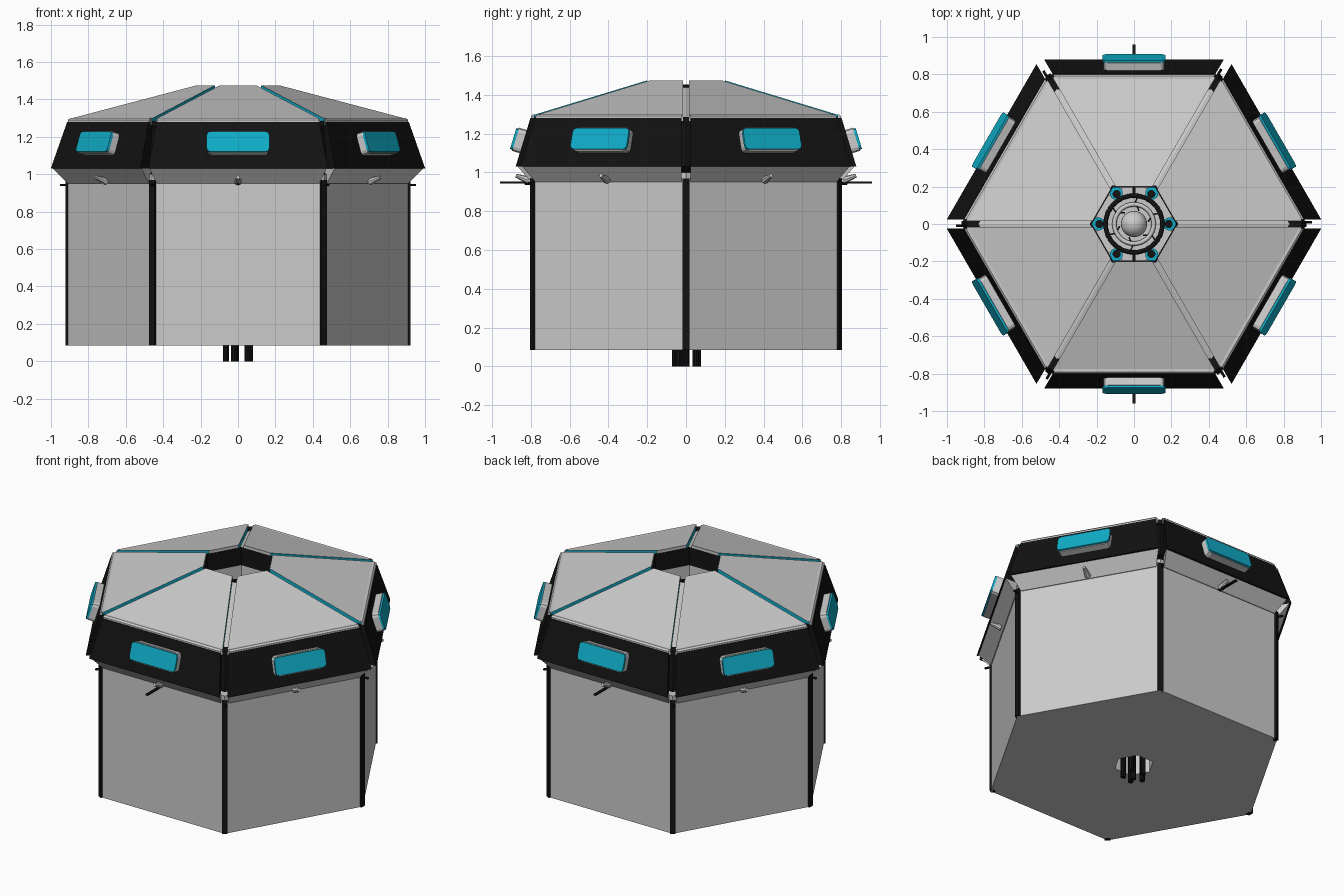
import bpy, bmesh
from math import pi, tan, cos, sin, atan2, radians
from mathutils import Matrix, Vector

if "Cube" in bpy.data.objects:
    bpy.data.objects.remove(bpy.data.objects["Cube"])


def material(name, rgb):
    m = bpy.data.materials.new(name)
    m.diffuse_color = (*rgb, 1)
    m.use_nodes = True
    m.node_tree.nodes["Principled BSDF"].inputs["Base Color"].default_value = m.diffuse_color
    return m


BLACK = material("black", (0.006, 0.006, 0.006))
TEAL = material("teal", (0.005, 0.42, 0.58))
GREY = material("grey", (0.8, 0.8, 0.8))


def turn(deg):
    return Matrix.Rotation(radians(deg), 4, 'Z')


def finish(name, bm, mats=(), smooth=False):
    bmesh.ops.recalc_face_normals(bm, faces=bm.faces)
    me = bpy.data.meshes.new(name)
    bm.to_mesh(me)
    bm.free()
    for m in mats:
        me.materials.append(m)
    if smooth:
        me.shade_smooth()
    ob = bpy.data.objects.new(name, me)
    bpy.context.collection.objects.link(ob)
    return ob


def hex_ring(name, profile, mats=()):
    """Closed (apothem, z) profile swept round the six corners."""
    bm = bmesh.new()
    rings = [[bm.verts.new((a / cos(pi / 6) * cos(k * pi / 3),
                            a / cos(pi / 6) * sin(k * pi / 3), z))
              for a, z in profile] for k in range(6)]
    n = len(profile)
    for k in range(6):
        r, s = rings[k], rings[(k + 1) % 6]
        for i in range(n):
            j = (i + 1) % n
            bm.faces.new((r[i], r[j], s[j], s[i]))
    return finish(name, bm, mats)


def side_panels(name, profile, gap, mats=(), end_index=0):
    """Six mitred panels with a gap at every corner."""
    for k in range(6):
        bm = bmesh.new()
        ends = []
        for s in (-1, 1):
            ends.append([bm.verts.new((s * (a * tan(pi / 6) - gap / cos(pi / 6)), -a, z))
                         for a, z in profile])
        for e in ends:
            bm.faces.new(e).material_index = end_index
        n = len(profile)
        for i in range(n):
            j = (i + 1) % n
            bm.faces.new((ends[0][i], ends[0][j], ends[1][j], ends[1][i]))
        bm.transform(turn(60 * k))
        finish(f"{name}_{k + 1}", bm, mats)


def box(name, size, mat4, mats=(), bevel=0):
    bm = bmesh.new()
    bmesh.ops.create_cube(bm, size=1, matrix=Matrix.Diagonal((*size, 1)))
    if bevel:
        # round only the four corners of the outline seen from the front
        edges = [e for e in bm.edges
                 if abs(e.verts[0].co.y - e.verts[1].co.y) > 1e-4]
        bmesh.ops.bevel(bm, geom=edges, offset=bevel, segments=2,
                        profile=0.5, affect='EDGES')
    bm.transform(mat4)
    return finish(name, bm, mats)


def cylinder(name, r1, r2, depth, mat4, mats=(), seg=16):
    bm = bmesh.new()
    bmesh.ops.create_cone(bm, cap_ends=True, segments=seg, radius1=r1,
                          radius2=r2, depth=depth, matrix=mat4)
    return finish(name, bm, mats)


def torus(name, major, minor, centre, mats=(), seg=32):
    bm = bmesh.new()
    rings = []
    for i in range(seg):
        a = 2 * pi * i / seg
        rings.append([bm.verts.new(Vector(centre) + Vector((
            (major + minor * cos(b)) * cos(a), (major + minor * cos(b)) * sin(a),
            minor * sin(b)))) for b in [pi / 4 * j for j in range(8)]])
    for i in range(seg):
        r, s = rings[i], rings[(i + 1) % seg]
        for j in range(8):
            bm.faces.new((r[j], r[(j + 1) % 8], s[(j + 1) % 8], s[j]))
    return finish(name, bm, mats, True)


T = Matrix.Translation

# Lower body with a hexagonal opening in its base
hex_ring("body", [(0.105, 0.085), (0.795, 0.085), (0.795, 1.0), (0.105, 1.0)])
# Recessed black core behind the band, roof underlay and well walls
hex_ring("band_core", [(0.6, 1.0), (0.80, 1.03), (0.765, 1.275), (0.6, 1.275)], [BLACK])
hex_ring("roof_underlay", [(0.2, 1.44), (0.77, 1.27), (0.72, 1.25), (0.2, 1.40)])
hex_ring("well_collar", [(0.195, 1.455), (0.205, 1.455), (0.205, 1.34), (0.195, 1.34)], [BLACK])
hex_ring("well_wall", [(0.2, 1.36), (0.215, 1.36), (0.215, 0.99), (0.2, 0.99)])

# Flare, black band, lip and roof panels
side_panels("flare", [(0.78, 0.95), (0.80, 0.95), (0.868, 1.03), (0.78, 1.03)], 0.024)
side_panels("band", [(0.78, 1.028), (0.879, 1.03), (0.803, 1.28), (0.74, 1.28)], 0.024, [BLACK])
side_panels("lip", [(0.80, 1.279), (0.80, 1.29), (0.79, 1.30), (0.775, 1.30), (0.765, 1.279)], 0.024)
side_panels("roof_panel", [(0.785, 1.297), (0.2, 1.475), (0.2, 1.44), (0.785, 1.262)],
            0.015, [GREY, TEAL], 1)

for k in range(6):
    # Windows: grey housing and teal pane, leaning with the band
    lean = turn(60 * k) @ T((0, -0.842, 1.16)) @ Matrix.Rotation(-atan2(0.076, 0.25), 4, 'X')
    box(f"window_housing_{k + 1}", (0.325, 0.06, 0.125), lean @ T((0, -0.01, 0)), bevel=0.022)
    box(f"window_pane_{k + 1}", (0.335, 0.014, 0.113), lean @ T((0, -0.045, 0)), [TEAL], 0.02)
    # Grey nub under the flare
    cylinder(f"nub_{k + 1}", 0.02, 0.01, 0.07, turn(60 * k) @ T((0, -0.845, 0.972))
             @ Matrix.Rotation(radians(70), 4, 'X'), seg=8)
    # Corner post, corner rod and ridge end block
    corner = turn(60 * k)
    box(f"corner_post_{k + 1}", (0.03, 0.034, 0.885), corner @ T((0.906, 0, 0.5275)), [BLACK])
    cylinder(f"corner_rod_{k + 1}", 0.007, 0.007, 0.08,
             corner @ T((0.912, 0.01, 0.942)) @ Matrix.Rotation(pi / 2, 4, 'Y'), [BLACK], 6)
    box(f"ridge_end_{k + 1}", (0.09, 0.03, 0.03), corner @ T((0.85, 0, 1.27)), [BLACK])
    # Lamp in each corner of the well
    cylinder(f"well_lamp_{k + 1}", 0.035, 0.035, 0.03, corner @ T((0.19, 0, 1.02)), [TEAL])
    cylinder(f"well_lamp_cap_{k + 1}", 0.022, 0.022, 0.04, corner @ T((0.185, 0, 1.02)), [BLACK])
    # Curved cable spokes around the dome, drawn as two short rods
    spoke = turn(60 * k + 20)
    box(f"spoke_inner_{k + 1}", (0.05, 0.008, 0.01),
        spoke @ T((0.095, 0, 1.03)) @ turn(35), [BLACK])
    box(f"spoke_outer_{k + 1}", (0.04, 0.008, 0.01),
        spoke @ T((0.13, 0.01, 1.03)) @ turn(-15), [BLACK])

# Thin blades at the front and back
for name, s in (("front_blade", -1), ("back_blade", 1)):
    box(name, (0.018, 0.16, 0.008), T((0, s * 0.88, 0.948)), [BLACK])

# Machinery at the bottom of the well
cylinder("well_floor", 0.23, 0.23, 0.02, T((0, 0, 1.0)), seg=6)
torus("black_ring", 0.152, 0.012, (0, 0, 1.04), [BLACK])
torus("grey_ring", 0.105, 0.012, (0, 0, 1.03))
for k in range(4):
    box(f"ring_bracket_{k + 1}", (0.04, 0.018, 0.02), turn(90 * k) @ T((0.175, 0, 1.03)), [BLACK])
bm = bmesh.new()
bmesh.ops.create_uvsphere(bm, u_segments=24, v_segments=12, radius=0.07, matrix=T((0, 0, 1.06)))
finish("dome", bm, smooth=True)

# Cables hanging through the base
for i, (x, y) in enumerate([(-0.065, 0.0), (-0.02, -0.055), (-0.01, -0.02), (-0.02, 0.06),
                            (0.05, -0.04), (0.065, 0.05)]):
    cylinder(f"cable_{i + 1}", 0.017, 0.017, 0.99, T((x, y, 0.495)), [BLACK], 10)
